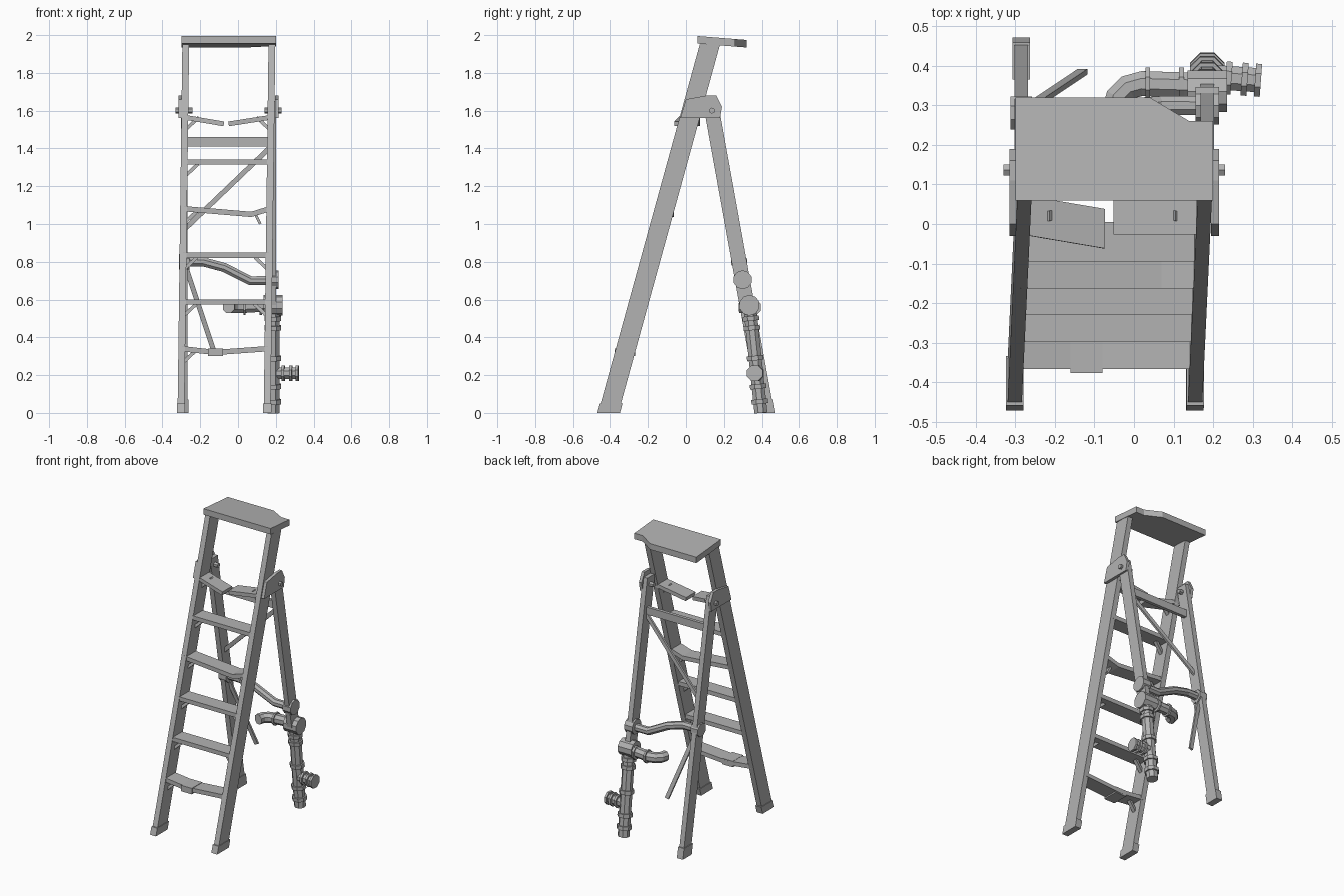
import bpy, bmesh, math
from mathutils import Vector

cube = bpy.data.objects.get("Cube")
if cube:
    bpy.data.objects.remove(cube, do_unlink=True)

shade = (0.45, 0.45, 0.45, 1)
grey = bpy.data.materials.new("plain grey")
grey.use_nodes = True
grey.diffuse_color = shade
grey.node_tree.nodes["Principled BSDF"].inputs["Base Color"].default_value = shade

ACROSS, DEEP, UP = Vector((1, 0, 0)), Vector((0, 1, 0)), Vector((0, 0, 1))
SIDES = {"right": -1, "left": 1}
RIGHT, LEFT = SIDES.values()


def loft(name, rings):
    """Skin a list of equal-sized point rings and cap both ends."""
    bm = bmesh.new()
    rows = [[bm.verts.new(point) for point in ring] for ring in rings]
    count = len(rows[0])
    for lower, upper in zip(rows, rows[1:]):
        for i in range(count):
            j = (i + 1) % count
            bm.faces.new((lower[i], lower[j], upper[j], upper[i]))
    bm.faces.new(reversed(rows[0]))
    bm.faces.new(rows[-1])
    bmesh.ops.recalc_face_normals(bm, faces=bm.faces)
    mesh = bpy.data.meshes.new(name)
    bm.to_mesh(mesh)
    bm.free()
    mesh.materials.append(grey)
    part = bpy.data.objects.new(name, mesh)
    bpy.context.collection.objects.link(part)


def rectangle(centre, u, v):
    return [centre - u - v, centre + u - v, centre + u + v, centre - u + v]


def post(name, path, width, depth):
    """Leaning post with level cross-sections."""
    loft(name, [rectangle(p, ACROSS * width / 2, DEEP * depth / 2) for p in path])


def direction(path, i):
    return (path[min(i + 1, len(path) - 1)] - path[max(i - 1, 0)]).normalized()


def strip(name, path, height, depth):
    """Flat board along a path, its depth running front to back."""
    rings = []
    for i, p in enumerate(path):
        across = direction(path, i).cross(DEEP).normalized()
        rings.append(rectangle(p, across * height / 2, DEEP * depth / 2))
    loft(name, rings)


def pipe(name, path, radius, sides=8):
    """Low-sided tube along a path."""
    turns = [math.tau * (k + 0.5) / sides for k in range(sides)]
    rings = []
    for i, p in enumerate(path):
        along = direction(path, i)
        u = along.cross(DEEP if abs(along.z) > abs(along.x) else UP).normalized()
        v = along.cross(u)
        rings.append([p + (u * math.cos(t) + v * math.sin(t)) * radius for t in turns])
    loft(name, rings)


def collar(name, centre, along, length, radius, sides=8):
    half = along.normalized() * length / 2
    pipe(name, [centre - half, centre + half], radius, sides)


def front(side, z):
    """Centre of a front rail at a height."""
    return Vector((0.013 * z - 0.074 + side * 0.228, 0.275 * z - 0.41, z))


def rear(side, z):
    """Centre of a rear rail at a height."""
    return Vector((side * 0.235 - 0.05, 0.425 - 0.18 * z, z))


def leg(z):
    """Centre of the pipe leg at a height."""
    return Vector((0.185, 0.395 - 0.105 * z, z))


# Rails, shoes, hinge plates and bolts
hinge = [(-0.03, 1.56), (0.18, 1.56), (0.19, 1.62), (0.16, 1.68), (0.11, 1.68), (0, 1.66)]
joint_height = 0.57
for label, side in SIDES.items():
    post(label + "_front_rail", [front(side, 0), front(side, 1.95)], 0.036, 0.107)
    post(label + "_front_shoe", [front(side, 0), front(side, 0.05)], 0.044, 0.124)
    foot = 0 if side == RIGHT else joint_height
    post(label + "_rear_rail", [rear(side, foot), rear(side, 1.65)], 0.034, 0.08)
    pivot = rear(side, 1.6)
    plate_x = pivot.x + side * 0.02
    loft(label + "_hinge_plate", [[(plate_x + offset, y, z) for y, z in hinge]
                                  for offset in (-0.01, 0.01)])
    collar(label + "_hinge_bolt", pivot, ACROSS, 0.09, 0.016, 6)
post("rear_shoe", [rear(RIGHT, 0), rear(RIGHT, 0.07)], 0.044, 0.094)

# Top board with its broken rear corner
board = [(-0.3, 0.06), (0.2, 0.06), (0.2, 0.26), (0.14, 0.26), (0.04, 0.32), (-0.3, 0.32)]
loft("top_board", [[(x, y, level - 0.08 * y) for x, y in board] for level in (1.96, 2)])

# Treads, some sagging at one point, with props beneath
sag = {0: (-0.12, 0.02), 3: (0.07, 0.03)}
right_only = (0, 3, 4)
for k in range(6):
    z = 0.34 + k * 0.247
    ends = [front(RIGHT, z), front(LEFT, z)]
    if k == 5:
        # The top tread is snapped into two drooping halves
        for label, end, tip, skew in (("right", ends[0], -0.075, -0.035), ("left", ends[1], -0.05, 0)):
            start = end - UP * 0.01
            stop = Vector((tip, end.y + skew, z - 0.045))
            strip(label + "_broken_tread", [start, stop], 0.025, 0.1)
    else:
        if k in sag:
            x, drop = sag[k]
            ends.insert(1, Vector((x, ends[0].y, z - drop)))
        strip("tread", ends, 0.028, 0.1)
    for label, side in SIDES.items():
        if side == RIGHT or k not in right_only:
            start = front(side, z - 0.08)
            strip(label + "_tread_prop", [start, start + Vector((-side * 0.075, 0.02, 0.07))], 0.018, 0.025)
patch = Vector((-0.12, front(LEFT, 0.32).y, 0.32))
strip("tread_patch", [patch - ACROSS * 0.04, patch + ACROSS * 0.04], 0.04, 0.11)
hook = front(LEFT, 1.06) - ACROSS * 0.08
strip("loose_prop", [hook, hook + Vector((0.03, 0, -0.06))], 0.014, 0.025)

# Rear cross board, diagonal brace and snapped brace
strip("rear_cross_board", [rear(RIGHT, 1.435), rear(LEFT, 1.435)], 0.05, 0.022)
strip("diagonal_brace", [rear(LEFT, 1.42), rear(RIGHT, 0.97)], 0.026, 0.014)
strip("snapped_brace", [rear(RIGHT, 0.8), Vector((-0.13, 0.385, 0.335))], 0.026, 0.014)

# Bent cross pipe with a cap at each end
high, low = rear(RIGHT, 0.8), rear(LEFT, 0.7)
pipe("cross_pipe", [high, high + ACROSS * 0.1, high.lerp(low, 0.45) + UP * 0.015,
                    low - ACROSS * 0.12, low], 0.026)
collar("right_pipe_cap", high, ACROSS, 0.055, 0.045)
collar("left_pipe_cap", low + UP * 0.005, ACROSS, 0.06, 0.05, 10)

# Pipe leg in place of the lower left rear rail
top = leg(joint_height)
pipe("pipe_leg", [leg(0), top], 0.037)
for z in (0.06, 0.14, 0.29, 0.45, 0.5):
    collar("leg_collar", leg(z), top - leg(0), 0.025, 0.047)
collar("elbow_joint", top, ACROSS, 0.1, 0.055, 10)

# Curved pipe sweeping inward and forward
bend = Vector((0.02, 0.285, joint_height - 0.01))
arc = [bend + 0.07 * Vector((-math.sin(a), math.cos(a), 0))
       for a in (math.pi / 2 * step / 3 for step in range(4))]
pipe("curved_pipe", [top + DEEP * 0.015] + arc, 0.034)
for offset in (0.015, 0.1):
    collar("curved_pipe_collar", arc[0] + ACROSS * offset, ACROSS, 0.012, 0.044)

# Side branch with flanges
root = leg(0.21)
tip = root + Vector((0.135, -0.01, 0))
pipe("branch_pipe", [root, tip], 0.033)
for share in (0.4, 0.7, 0.95):
    collar("branch_flange", root.lerp(tip, share), tip - root, 0.015, 0.045)
